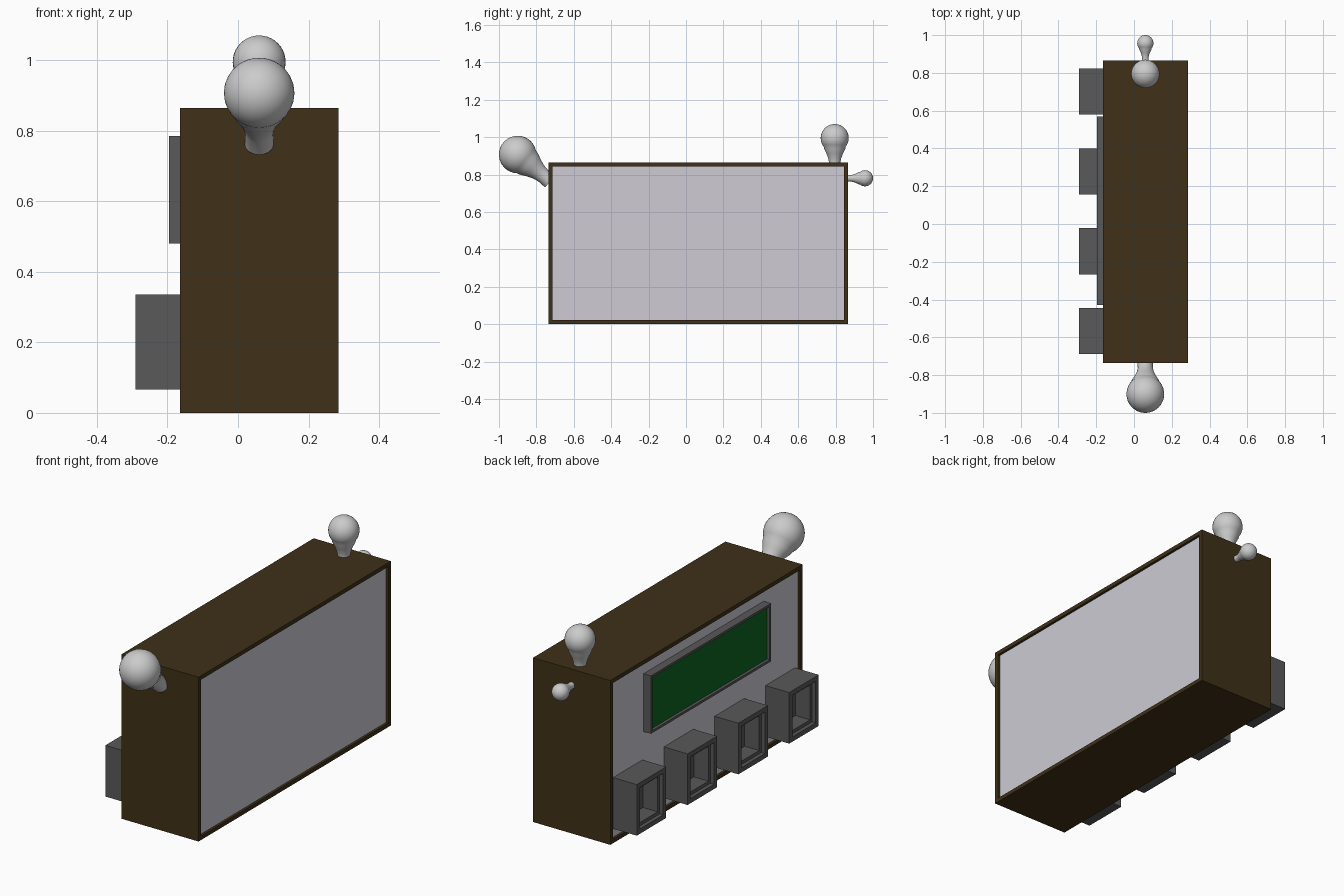
import bpy, bmesh, math
from mathutils import Vector

if "Cube" in bpy.data.objects:
    bpy.data.objects.remove(bpy.data.objects["Cube"])


def material(name, rgb):
    m = bpy.data.materials.new(name)
    m.diffuse_color = (*rgb, 1)
    m.use_nodes = True
    m.node_tree.nodes["Principled BSDF"].inputs["Base Color"].default_value = m.diffuse_color
    return m


WOOD = material("dark_wood", (0.05, 0.03, 0.009))
PANEL = material("pale_panel", (0.62, 0.60, 0.66))
DARK = material("dark_grey", (0.1, 0.1, 0.1))
GREEN = material("green_screen", (0.004, 0.13, 0.015))


def finish(name, bm, *mats):
    mesh = bpy.data.meshes.new(name)
    bmesh.ops.recalc_face_normals(bm, faces=bm.faces[:])
    bm.to_mesh(mesh)
    bm.free()
    ob = bpy.data.objects.new(name, mesh)
    bpy.context.collection.objects.link(ob)
    for m in mats:
        mesh.materials.append(m)
    return ob


def box_mesh(lo, hi):
    bm = bmesh.new()
    bmesh.ops.create_cube(bm, size=1)
    for v in bm.verts:
        v.co = Vector([(a + b) / 2 + c * (b - a) for a, b, c in zip(lo, hi, v.co)])
    bm.normal_update()
    return bm


def recess(bm, face, border, depth):
    """Inset a face, then push its centre inwards along +x."""
    bmesh.ops.inset_individual(bm, faces=[face], thickness=border)
    inner = bmesh.ops.extrude_discrete_faces(bm, faces=[face])["faces"][0]
    bmesh.ops.translate(bm, verts=inner.verts[:], vec=(depth, 0, 0))
    bm.normal_update()
    return inner


def left_face(bm):
    return min(bm.faces, key=lambda f: f.calc_center_median().x)


# Cabinet: a rectangular wooden tube open at both x ends
X0, X1, Y0, Y1, H = -0.165, 0.285, -0.735, 0.865, 0.865
T, R = 0.021, 0.013
bm = box_mesh((X0, Y0, 0), (X1, Y1, H))
ends = [f for f in bm.faces if abs(f.normal.x) > 0.9]
bmesh.ops.delete(bm, geom=ends, context="FACES_ONLY")
cabinet = finish("cabinet", bm, WOOD)
sol = cabinet.modifiers.new("wall", "SOLIDIFY")
sol.thickness, sol.offset, sol.use_even_offset = T, -1, True

# Recessed panels closing both ends
for name, a, b in (("control_panel", X0 + R, X0 + R + 0.02),
                   ("rear_panel", X1 - R - 0.02, X1 - R)):
    finish(name, box_mesh((a, Y0 + T, T), (b, Y1 - T, H - T)), PANEL)

# Display with sunken green screen
bm = box_mesh((-0.195, -0.43, 0.48), (X0 + R + 0.005, 0.57, 0.785))
recess(bm, left_face(bm), 0.018, 0.015).material_index = 1
finish("display", bm, DARK, GREEN)

# Row of four sockets with stepped square openings
for i in range(4):
    y = -0.567 + i * 0.4227
    bm = box_mesh((-0.29, y - 0.1225, 0.066), (X0 + R + 0.005, y + 0.1225, 0.335))
    step = recess(bm, left_face(bm), 0.036, 0.02)
    recess(bm, step, 0.025, 0.085)
    finish(f"socket_{i + 1}", bm, DARK)


# Light bulbs: one profile (radius, height) turned round its axis
def bulb(name, centre, axis, size, base):
    prof = [(0, -base), (0.41, -base), (0.4, -1.75), (0.46, -1.45),
            (0.59, -1.1), (0.75, -0.78)]
    for k in range(15):
        a = math.radians(-38 + 128 * k / 14)
        prof.append((math.cos(a) if k < 14 else 0, math.sin(a)))
    bm = bmesh.new()
    vs = [bm.verts.new((r, 0, z)) for r, z in prof]
    es = [bm.edges.new(p) for p in zip(vs, vs[1:])]
    bmesh.ops.spin(bm, geom=vs + es, cent=(0, 0, 0), axis=(0, 0, 1),
                   angle=math.tau, steps=32)
    bmesh.ops.remove_doubles(bm, verts=bm.verts[:], dist=1e-4)
    ob = finish(name, bm)
    ob.location = centre
    ob.scale = (size,) * 3
    ob.rotation_euler = Vector(axis).to_track_quat("Z", "Y").to_euler()
    bpy.ops.object.select_all(action="DESELECT")
    ob.select_set(True)
    bpy.context.view_layer.objects.active = ob
    bpy.ops.object.shade_smooth_by_angle(angle=math.radians(40))


bulb("top_bulb", (0.06, 0.795, 0.995), (0, 0, 1), 0.075, 2.2)
bulb("back_bulb", (0.06, 0.957, 0.78), (0, 1, 0), 0.043, 2.3)
bulb("front_bulb", (0.06, -0.9, 0.907), (0, -0.77, 0.64), 0.1, 2.25)
